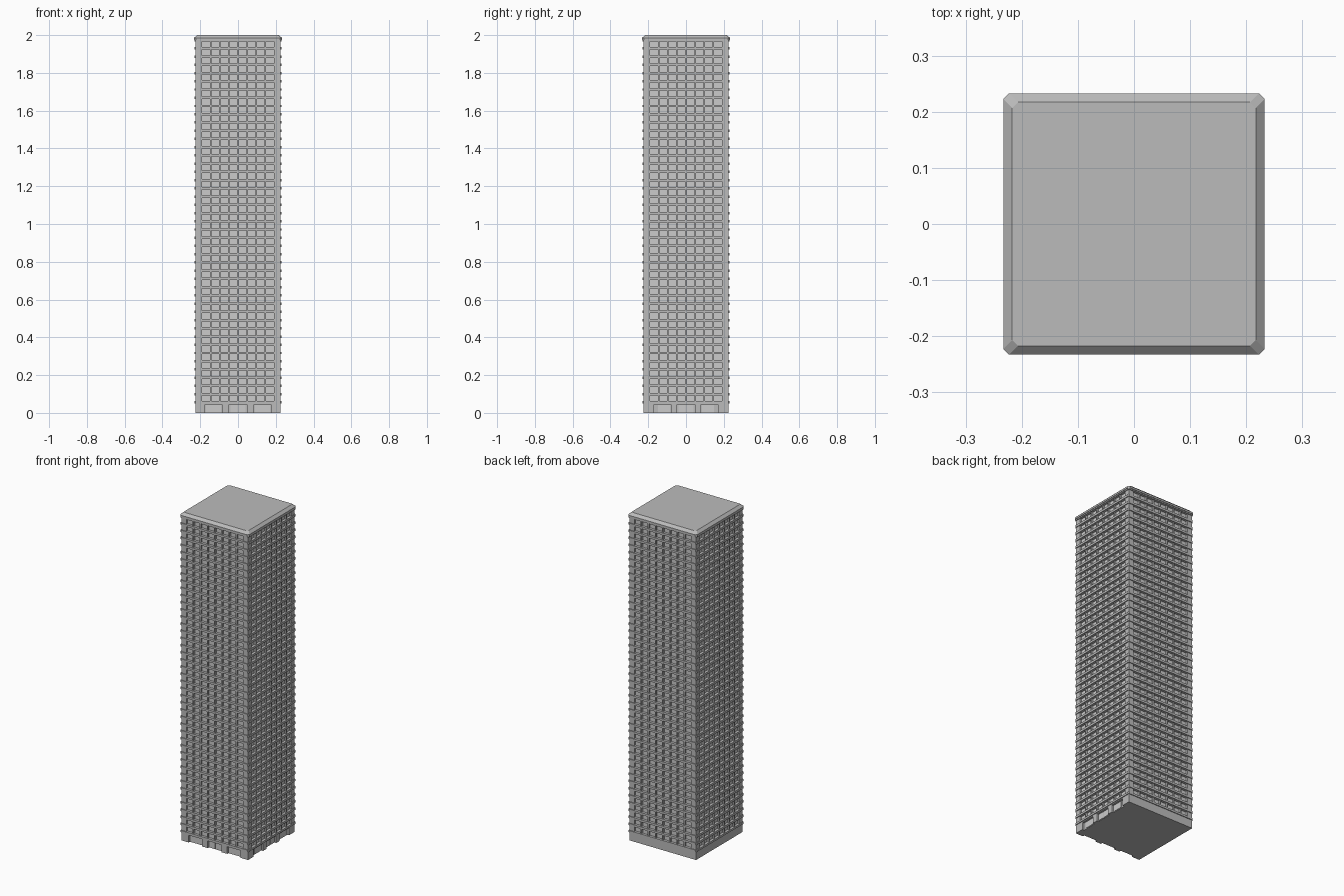
import bpy, bmesh
from mathutils import Matrix, Vector
from math import pi

if "Cube" in bpy.data.objects:
    bpy.data.objects.remove(bpy.data.objects["Cube"])

W = 0.225            # wall half width
GLASS = 0.214        # recessed window plane
Z0, Z1 = 0.056, 1.974
FLOORS, BAYS = 44, 8
PITCH = (Z1 - Z0) / FLOORS
BAY = 0.0485


def material(name, v):
    m = bpy.data.materials.new(name)
    m.diffuse_color = (v, v, v, 1)
    m.use_nodes = True
    m.node_tree.nodes["Principled BSDF"].inputs["Base Color"].default_value = m.diffuse_color
    return m


STONE = material("grey_stone", 0.5)
PANE = material("pale_glass", 0.75)


def finish(name, bm, mats):
    me = bpy.data.meshes.new(name)
    bm.to_mesh(me)
    bm.free()
    for m in mats:
        me.materials.append(m)
    ob = bpy.data.objects.new(name, me)
    bpy.context.collection.objects.link(ob)
    return ob


def box(bm, x0, x1, y0, y1, z0, z1, turn=0):
    mat = (Matrix.Rotation(turn, 4, 'Z')
           @ Matrix.Translation(((x0 + x1) / 2, (y0 + y1) / 2, (z0 + z1) / 2))
           @ Matrix.Diagonal((x1 - x0, y1 - y0, z1 - z0, 1)))
    bmesh.ops.create_cube(bm, size=1, matrix=mat)


def square_loft(name, profile, chamfer, mats, cap_top=False, cap_bottom=False):
    """Stack chamfered square rings; vertical runs at GLASS become panes."""
    bm = bmesh.new()
    rings = []
    for r, z in profile:
        c = r - chamfer
        pts = [(c, -r), (r, -c), (r, c), (c, r), (-c, r), (-r, c), (-r, -c), (-c, -r)]
        rings.append([bm.verts.new((x, y, z)) for x, y in pts])
    for k in range(len(rings) - 1):
        a, b = rings[k], rings[k + 1]
        pane = profile[k][0] == profile[k + 1][0] == GLASS
        for i in range(8):
            j = (i + 1) % 8
            f = bm.faces.new((a[i], a[j], b[j], b[i]))
            f.material_index = 1 if pane else 0
    if cap_top:
        bm.faces.new(rings[-1])
    if cap_bottom:
        bm.faces.new(rings[0][::-1])
    return finish(name, bm, mats)


# Shaft: recessed window strips alternating with projecting floor ledges
profile = [(W, 0.05), (0.23, 0.05), (0.23, Z0 + 0.006)]
for i in range(FLOORS):
    z = Z0 + i * PITCH
    profile += [(GLASS, z + 0.006), (GLASS, z + PITCH - 0.007),
                (0.23, z + PITCH - 0.007)]
    if i < FLOORS - 1:
        profile.append((0.23, z + PITCH + 0.006))
profile.append((0.23, Z1))
square_loft("window_floors", profile, 0.006, [STONE, PANE])

# Roof slab with sloping rim
square_loft("roof_cap", [(W, Z1), (0.233, Z1), (0.233, 1.985), (0.217, 2.0)],
            0.01, [STONE], cap_top=True)

# Corner posts and mullions, repeated on the four sides
posts, mullions = bmesh.new(), bmesh.new()
for s in range(4):
    turn = s * pi / 2
    box(posts, 0.191, W, -W, -0.191, 0.05, Z1, turn)
    for i in range(1, BAYS):
        x = (i - BAYS / 2) * BAY
        box(mullions, x - 0.004, x + 0.004, -0.225, -GLASS + 0.002, 0.055, Z1, turn)
finish("corner_posts", posts, [STONE])
finish("mullions", mullions, [STONE])

# Ground floor: plain back and left, recessed shopfronts on front and right
core = bmesh.new()
R = 0.213
box(core, -W, R, -R, W, 0, 0.052)
finish("base_core", core, [STONE])


def shopfront(name, piers, panes, turn):
    bm = bmesh.new()
    for a, b in piers:
        box(bm, a, b, -W, -R, 0, 0.052, turn)
    box(bm, -W, W, -W, -R, 0.044, 0.052, turn)
    finish(name + "_piers", bm, [STONE])
    bm = bmesh.new()
    for a, b in panes:
        box(bm, a, b, -R - 0.003, -R, 0.003, 0.041, turn)
    finish(name + "_glazing", bm, [PANE])


doors = [(-0.04, -0.003), (0.003, 0.04)]
shopfront("front_entrance",
          [(-W, -0.175), (-0.085, -0.047), (0.047, 0.085), (0.175, W)],
          [(-0.17, -0.09), (0.09, 0.17)] + doors, 0)
shopfront("side_entrance",
          [(-W, -0.17), (-0.08, -0.047), (0.047, 0.08), (0.17, W)],
          [(-0.148, -0.085), (0.085, 0.148)] + doors, pi / 2)
